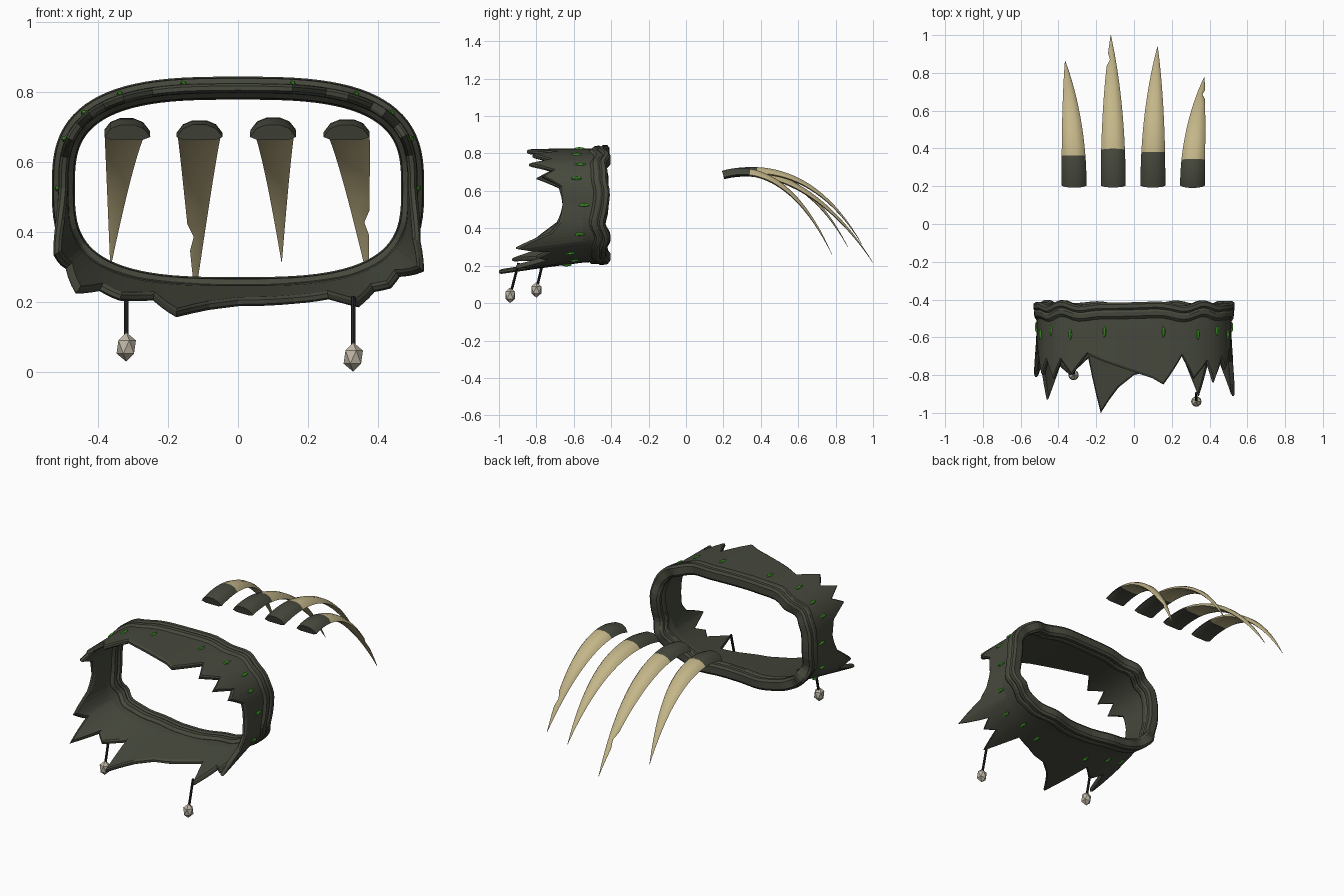
import bpy, bmesh, math
from mathutils import Vector

if "Cube" in bpy.data.objects:
    bpy.data.objects.remove(bpy.data.objects["Cube"])


def material(name, rgb):
    m = bpy.data.materials.new(name)
    m.use_nodes = True
    m.diffuse_color = (*rgb, 1)
    bsdf = m.node_tree.nodes["Principled BSDF"]
    bsdf.inputs["Base Color"].default_value = (*rgb, 1)
    bsdf.inputs["Roughness"].default_value = 0.8
    return m


LEATHER = material("dark olive leather", (0.062, 0.067, 0.047))
BONE = material("tan claw", (0.55, 0.47, 0.25))
GREEN = material("green stud", (0.06, 0.36, 0.025))
PALE = material("pale bead", (0.52, 0.47, 0.38))
CORD = material("dark cord", (0.02, 0.017, 0.02))


def loft(name, rings, mats, cyclic=False, rule=None):
    """Skin a row of equal cross-sections; rule(ring index) picks the material."""
    bm = bmesh.new()
    rows = [[bm.verts.new(p) for p in ring] for ring in rings]
    n = len(rows[0])
    for i in range(len(rows) if cyclic else len(rows) - 1):
        a, b = rows[i], rows[(i + 1) % len(rows)]
        for j in range(n):
            k = (j + 1) % n
            f = bm.faces.new((a[j], a[k], b[k], b[j]))
            f.material_index = rule(i) if rule else 0
    if not cyclic:
        bm.faces.new(rows[0])
        bm.faces.new(rows[-1]).material_index = rule(len(rows)) if rule else 0
    bmesh.ops.recalc_face_normals(bm, faces=bm.faces)
    me = bpy.data.meshes.new(name)
    bm.to_mesh(me)
    bm.free()
    for m in mats:
        me.materials.append(m)
    ob = bpy.data.objects.new(name, me)
    bpy.context.collection.objects.link(ob)
    return ob


def smooth(ob, angle):
    bpy.ops.object.select_all(action="DESELECT")
    ob.select_set(True)
    bpy.context.view_layer.objects.active = ob
    bpy.ops.object.shade_smooth_by_angle(angle=math.radians(angle))


# Rounded-rectangle outline of the cuff
A, B, ZC = 0.5, 0.287, 0.525


def outline(deg):
    c, s = math.cos(math.radians(deg)), math.sin(math.radians(deg))
    x = A * math.copysign(abs(c) ** (2 / 3), c)
    z = B * math.copysign(abs(s) ** (2 / 3), s)
    normal = Vector((x * abs(x) / A ** 3, 0, z * abs(z) / B ** 3)).normalized()
    return Vector((x, 0, z + ZC)), normal


def flared(deg, y, off):
    """Point on the cuff; the lower half spreads outward toward the front."""
    p, n = outline(deg)
    s, c = math.sin(math.radians(deg)), abs(math.cos(math.radians(deg)))
    spread = (0.13 + 0.1 * c) * max(0, min(1, -2 * s)) * max(0, -0.5 - y)
    p = p + n * (off + spread)
    p.y = y
    return p


# Torn front edge: angle around the cuff, depth
edge = [(0, -.66), (11, -.67), (22, -.77), (30, -.71), (40, -.84), (48, -.73),
        (60, -.82), (69, -.70), (80, -.85), (95, -.75), (110, -.69), (122, -.80),
        (132, -.72), (141, -.82), (150, -.72), (160, -.80), (170, -.68), (180, -.66),
        (190, -.69), (204, -.81), (212, -.74), (222, -.93), (230, -.75), (239, -.80),
        (251, -.71), (258.5, -1), (270, -.80), (280, -.74), (291, -.70), (301, -.91),
        (309, -.75), (316, -.80), (322, -.73), (331, -.91), (341, -.73), (350, -.68),
        (360, -.66)]
columns = []
for (t0, y0), (t1, y1) in zip(edge, edge[1:]):
    for k in range(3):
        columns.append((t0 + (t1 - t0) * k / 3, y0 + (y1 - y0) * k / 3))

wall = [[flared(t, y, o) for y, o in ((-.45, .015), (-.55, .015), (e + .012, .013),
        (e, .006), (e, -.006), (e + .012, -.013), (-.55, -.015), (-.45, -.015))]
        for t, e in columns]
loft("cuff_wall", wall, [LEATHER], cyclic=True)

# Thick uneven rim at the back of the cuff
half = [(-.5, .014), (-.485, .028), (-.463, .03), (-.452, .024), (-.442, .033),
        (-.422, .033), (-.412, .02)]
profile = half + [(y, -o) for y, o in reversed(half)]
rim = []
for i in range(90):
    t = i * 4
    r = math.radians(t)
    wave = 0.009 * math.sin(9 * r) + 0.006 * math.sin(14 * r + 1) - 0.006
    rim.append([flared(t, y + wave, o) for y, o in profile])
loft("cuff_rim", rim, [LEATHER], cyclic=True)

# Green studs around the cuff, mirrored left and right
studs = [(0, -.545), (19, -.585), (37, -.565), (57, -.585), (80, -.57),
         (-21, -.57), (-44, -.62), (-62, -.60), (-78, -.64)]
for side in (1, -1):
    for i, (t, y) in enumerate(studs):
        angle = t if side > 0 else 180 - t
        bpy.ops.mesh.primitive_ico_sphere_add(subdivisions=1, radius=1,
                                              location=flared(angle, y, .016))
        ob = bpy.context.object
        ob.name = f"stud_{'left' if side > 0 else 'right'}_{i + 1}"
        n = outline(angle)[1]
        ob.rotation_euler = (0, math.atan2(-n.z, n.x), 0)
        ob.scale = (.01, .032, .01)
        ob.data.materials.append(GREEN)


# Curved claws with leather-covered roots
def claw(name, x0, tip, notch):
    tx, ty, tz = tip
    length = ty - .2
    ctrl = [Vector((0, .2, .682)), Vector((0, .2 + .31 * length, .742)),
            Vector((0, .2 + .69 * length, tz + .385)), Vector((0, ty, tz))]
    section = [(-1, -.4), (-.72, .55), (-.3, 1), (.3, 1), (.72, .55), (1, -.4),
               (.65, -.75), (-.65, -.75)]
    steps, rings = 24, []
    for i in range(steps + 1):
        s = i / steps
        u = 1 - s
        p = ctrl[0] * u ** 3 + ctrl[1] * 3 * s * u * u + ctrl[2] * 3 * s * s * u + ctrl[3] * s ** 3
        d = (ctrl[1] - ctrl[0]) * u * u + (ctrl[2] - ctrl[1]) * 2 * s * u + (ctrl[3] - ctrl[2]) * s * s
        d.normalize()
        up = Vector((0, -d.z, d.y))
        p.x = x0 + (tx - x0) * s * s
        w = .065 * (1 - s ** 2.2) + .0008
        h = .025 * (1 - s ** 1.5) + .001
        ring = []
        for a, b in section:
            if i == 20 and a * notch > 0:
                a *= .35
            ring.append(p + Vector((a * w, 0, 0)) + up * b * h)
        rings.append(ring)
    ob = loft(name, rings, [LEATHER, BONE], rule=lambda i: int(i >= steps // 4))
    smooth(ob, 35)


claw("claw_outer_right", -.317, (-.365, .865, .30), 0)
claw("claw_inner_right", -.11, (-.123, 1.0, .215), -1)
claw("claw_inner_left", .10, (.125, .94, .315), 0)
claw("claw_outer_left", .31, (.373, .78, .26), 1)


# Hanging beads on cords
def pendant(side, top, bead):
    top, bead = Vector(top), Vector(bead)
    d = top - bead
    bpy.ops.mesh.primitive_cylinder_add(vertices=8, radius=.007, depth=d.length,
                                        location=(top + bead) / 2)
    cord = bpy.context.object
    cord.name = "cord_" + side
    cord.rotation_euler = d.to_track_quat("Z", "Y").to_euler()
    cord.data.materials.append(CORD)
    bpy.ops.mesh.primitive_ico_sphere_add(subdivisions=1, radius=1, location=bead)
    ob = bpy.context.object
    ob.name = "bead_" + side
    ob.scale = (.031, .031, .042)
    ob.data.materials.append(PALE)


pendant("right", (-.32, -.765, .22), (-.32, -.80, .071))
pendant("left", (.33, -.895, .215), (.33, -.94, .042))
